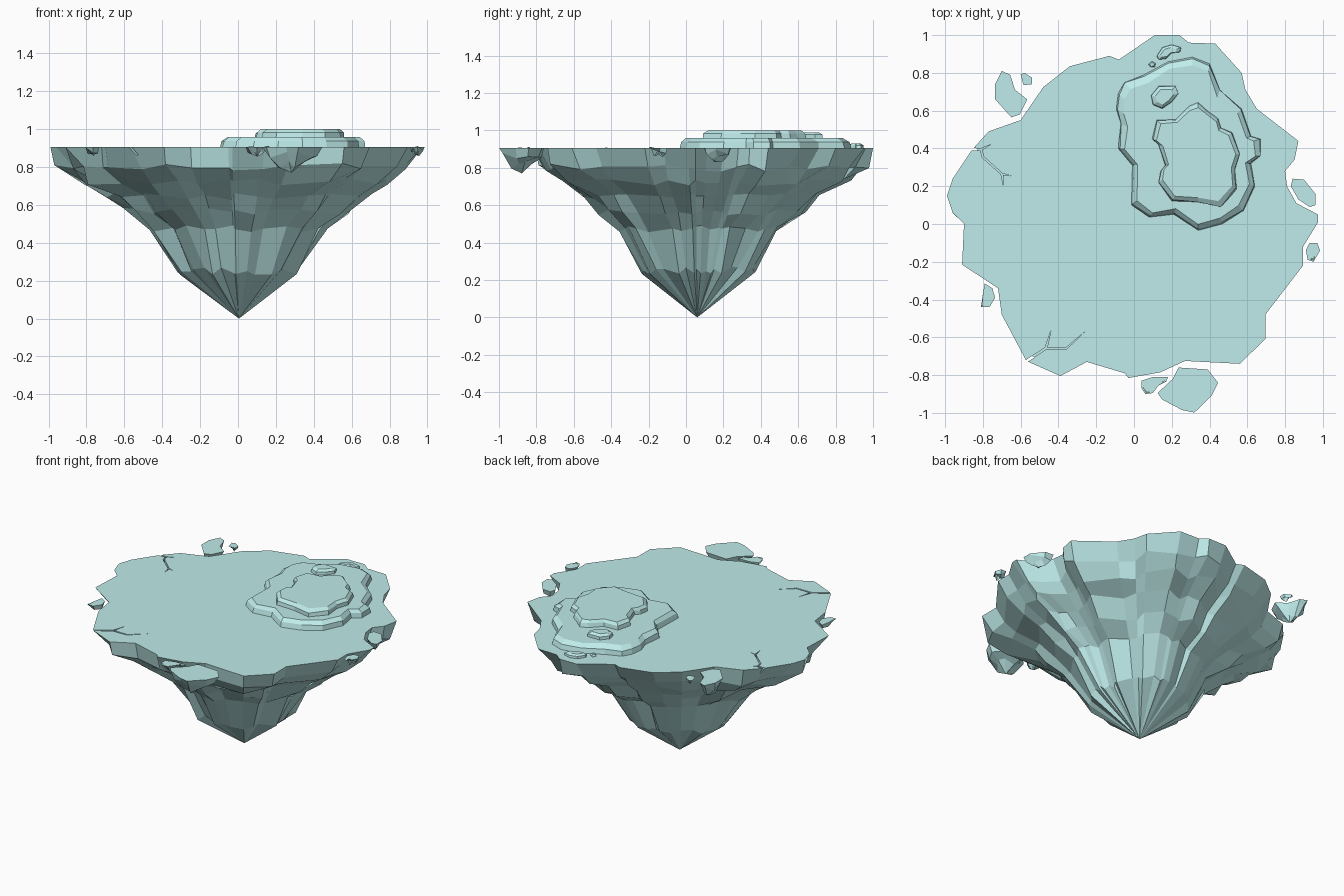
import bpy, bmesh, math, random

if "Cube" in bpy.data.objects:
    bpy.data.objects.remove(bpy.data.objects["Cube"])

random.seed(11)
TOP = 0.905
ice = bpy.data.materials.new("pale_ice")
ice.diffuse_color = (0.52, 0.84, 0.83, 1)
ice.use_nodes = True
ice.node_tree.nodes["Principled BSDF"].inputs["Base Color"].default_value = ice.diffuse_color


def make(name, bm):
    bmesh.ops.recalc_face_normals(bm, faces=bm.faces[:])
    me = bpy.data.meshes.new(name)
    bm.to_mesh(me)
    bm.free()
    me.materials.append(ice)
    ob = bpy.data.objects.new(name, me)
    bpy.context.collection.objects.link(ob)
    return ob


def stack(name, outline, layers, center=None, apex=None, jitter=0.0, round_to=0.0):
    """Loft scaled copies of an outline; layers hold (z, scale, roundness)."""
    if center is None:
        center = [sum(p[i] for p in outline) / len(outline) for i in (0, 1)]
    cx, cy = center
    bm = bmesh.new()
    rings = []
    n = len(outline)
    for li, (z, s, rnd) in enumerate(layers):
        ring = []
        for x, y in outline:
            dx, dy = x - cx, y - cy
            r = math.hypot(dx, dy)
            f = s * (1 + rnd * (round_to / r - 1))
            dz = 0
            if li:
                f *= 1 + random.uniform(-jitter, jitter)
                if apex:
                    dz = random.uniform(-jitter, jitter) * 0.4
            ring.append(bm.verts.new((cx + dx * f, cy + dy * f, z + dz)))
        rings.append(ring)
    for a, b in zip(rings, rings[1:]):
        for i in range(n):
            j = (i + 1) % n
            bm.faces.new((a[i], a[j], b[j], b[i]))
    bm.faces.new(rings[0])
    if apex:
        tip = bm.verts.new(apex)
        for i in range(n):
            bm.faces.new((rings[-1][i], rings[-1][(i + 1) % n], tip))
    else:
        bm.faces.new(rings[-1])
    return make(name, bm)


# main floating island: flat top, craggy cone below
rim = [(.11, 1), (.24, 1), (.29, .96), (.43, .955), (.57, .8), (.59, .71), (.65, .61),
       (.87, .44), (.85, .34), (.8, .28), (.81, .2), (.86, .11), (.975, .05), (.975, .01),
       (.895, -.12), (.895, -.22), (.695, -.48), (.695, -.61), (.56, -.74), (.27, -.725),
       (.14, -.785), (-.03, -.815), (-.05, -.79), (-.25, -.73), (-.39, -.805),
       (-.57, -.725), (-.7, -.48), (-.72, -.34), (-.91, -.215), (-.9, 0), (-.96, .06),
       (-.99, .15), (-.96, .24), (-.86, .39), (-.77, .49), (-.6, .55), (-.48, .725),
       (-.34, .835), (-.13, .89), (-.08, .87)]
island = stack("island", rim,
               [(TOP, 1, 0), (.80, .94, .04), (.72, .84, .08), (.645, .70, .12),
                (.565, .595, .18), (.475, .475, .28), (.25, .335, .35)],
               center=(0, .06), apex=(0.005, .06, 0), jitter=.05, round_to=.9)


# cracks cut into the top
def crack(path, width):
    left, right = [], []
    for i, (x, y) in enumerate(path[:-1]):
        ax, ay = path[max(i - 1, 0)]
        bx, by = path[i + 1]
        d = math.hypot(bx - ax, by - ay)
        w = width * (1 - .7 * i / len(path)) / 2
        ox, oy = -(by - ay) / d * w, (bx - ax) / d * w
        left.append((x + ox, y + oy))
        right.append((x - ox, y - oy))
    outline = left + [path[-1]] + right[::-1]
    cutter = stack("crack_cutter", outline, [(TOP + .05, 1, 0), (TOP - .04, 1, 0)])
    cutter.hide_render = True
    mod = island.modifiers.new("crack", 'BOOLEAN')
    mod.operation = 'DIFFERENCE'
    mod.solver = 'EXACT'
    mod.object = cutter
    bpy.context.view_layer.objects.active = island
    bpy.ops.object.modifier_apply(modifier=mod.name)
    bpy.data.objects.remove(cutter)


crack([(-.59, -.74), (-.47, -.66), (-.36, -.66), (-.26, -.57)], .014)
crack([(-.468, -.663), (-.44, -.565)], .012)
crack([(-.88, .395), (-.81, .395), (-.80, .355), (-.70, .265), (-.65, .255)], .014)
crack([(-.815, .393), (-.76, .42)], .01)
crack([(-.70, .268), (-.69, .195)], .01)

# two stepped terraces
lower = [(.18, .86), (.31, .885), (.4, .85), (.455, .71), (.57, .61), (.62, .465),
         (.67, .45), (.67, .36), (.62, .32), (.64, .2), (.58, .07), (.47, 0), (.34, -.035),
         (.21, .05), (.08, .035), (-.015, .1), (-.01, .31), (-.085, .4), (-.07, .53),
         (-.095, .61), (-.085, .69), (-.05, .75), (.05, .79)]
upper = [(.12, .55), (.22, .555), (.29, .625), (.34, .645), (.39, .6), (.445, .56),
         (.46, .51), (.52, .485), (.56, .37), (.535, .29), (.545, .185), (.46, .09),
         (.34, .115), (.2, .12), (.13, .22), (.14, .28), (.165, .31), (.13, .42), (.095, .45)]
stack("lower_terrace", lower, [(TOP - .005, 1, 0), (.937, .98, 0), (.958, .91, 0)],
      center=(.32, .35), jitter=.018)
stack("upper_terrace", upper, [(.953, 1, 0), (.983, .98, 0), (1.0, .90, 0)],
      center=(.34, .36), jitter=.02)


# small stones lying on the top
def stone(name, outline, z, h):
    stack(name, outline, [(z - .004, 1, 0), (z + h * .6, .95, 0), (z + h, .65, 0)],
          jitter=.05)


stone("terrace_stone", [(.10, .63), (.09, .68), (.13, .73), (.22, .73), (.235, .69),
                        (.20, .645), (.15, .61)], .958, .032)
stone("rim_stone", [(.12, .89), (.15, .935), (.20, .95), (.25, .935), (.245, .91),
                    (.20, .905), (.17, .875), (.13, .87)], TOP, .025)
stone("rim_pebble", [(.075, .845), (.095, .862), (.115, .85), (.11, .832), (.088, .83)],
      TOP, .014)

# broken fragments hovering round the rim: outline and depth
fragments = [
    ([(-.735, .74), (-.7, .81), (-.655, .79), (-.63, .71), (-.565, .66), (-.605, .58),
      (-.65, .565), (-.735, .66)], .12),
    ([(-.6, .79), (-.58, .8), (-.54, .775), (-.54, .74), (-.585, .735)], .04),
    ([(.235, -.76), (.39, -.77), (.445, -.84), (.41, -.91), (.32, -.998), (.255, -.985),
      (.15, -.93), (.125, -.895), (.205, -.82)], .135),
    ([(.04, -.83), (.1, -.81), (.18, -.81), (.17, -.835), (.13, -.855), (.1, -.895),
      (.06, -.9), (.04, -.87)], .05),
    ([(-.79, -.315), (-.75, -.34), (-.735, -.39), (-.765, -.44), (-.81, -.44),
      (-.8, -.37)], .035),
    ([(.84, .24), (.9, .235), (.96, .16), (.96, .1), (.93, .09), (.87, .13), (.83, .2)], .075),
    ([(.93, -.1), (.97, -.1), (.985, -.14), (.95, -.2), (.92, -.19), (.91, -.14)], .035),
]
for k, (outline, depth) in enumerate(fragments):
    cx = sum(p[0] for p in outline) / len(outline)
    cy = sum(p[1] for p in outline) / len(outline)
    stack(f"fragment_{k + 1}", outline,
          [(TOP, 1, 0), (TOP - depth * .3, .85, 0), (TOP - depth * .65, .45, 0)],
          apex=(cx, cy, TOP - depth), jitter=.06)
